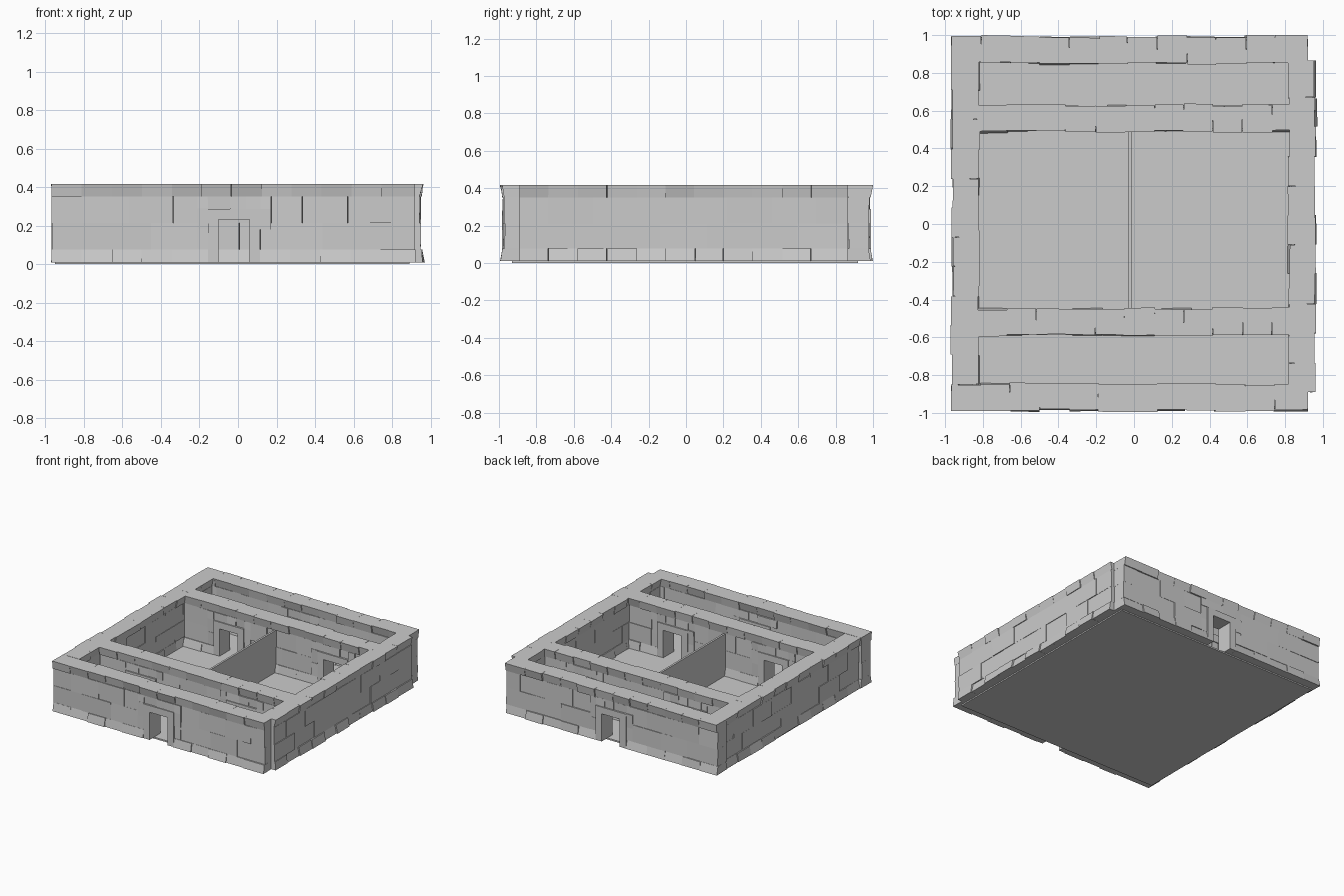
import bpy, bmesh, random

if "Cube" in bpy.data.objects:
    bpy.data.objects.remove(bpy.data.objects["Cube"])
random.seed(7)

Z0, Z_BASE, Z_MID, Z_CAP, Z_TOP = 0.01, 0.077, 0.213, 0.352, 0.417
BODY, FLARE = 0.056, 0.071       # half depths of the wall body and of the flared courses
JAMB, FRAME, HOLE = 0.192, 0.135, 0.08   # half widths around a door


def jit(a):
    return random.uniform(-a, a)


def block(bm, u0, u1, z0, z1, low, high, place, j=0.004):
    """Six sided stone along u, with its own half depth at bottom and top."""
    shift = jit(j)
    e0, e1 = jit(j) * 0.4, jit(j) * 0.4
    vs = []
    for z, h in ((z0, low), (z1, high)):
        h += jit(j * 0.6)
        for u, v in ((u0 + e0, -h), (u1 + e1, -h), (u1 - e1, h), (u0 - e0, h)):
            vs.append(bm.verts.new(place(u, v + shift + jit(j * 0.3), z)))
    for f in ((3, 2, 1, 0), (4, 5, 6, 7), (0, 1, 5, 4), (1, 2, 6, 5), (2, 3, 7, 6), (3, 0, 4, 7)):
        bm.faces.new([vs[i] for i in f])


def finish(bm, name):
    bmesh.ops.recalc_face_normals(bm, faces=bm.faces)
    me = bpy.data.meshes.new(name)
    bm.to_mesh(me)
    bm.free()
    bpy.context.collection.objects.link(bpy.data.objects.new(name, me))


def course(bm, spans, step, offset, z0, z1, low, high, place, j):
    """Lay a row of stones in each span, with offset joints."""
    for a, b in spans:
        cuts, u = [a], a + step * offset
        while u < b - step * 0.3:
            cuts.append(u + jit(0.012 if step > 0.2 else 0.003))
            u += step
        cuts.append(b)
        for c, d in zip(cuts, cuts[1:]):
            block(bm, c, d, z0, z1, low, high, place, j)


def gaps(a, b, doors, half):
    out = []
    for d in sorted(doors):
        out.append((a, d - half))
        a = d + half
    return out + [(a, b)]


def wall(name, along_x, a, b, centre, doors=()):
    def place(u, v, z):
        return (u, centre + v, z) if along_x else (centre + v, u, z)
    # flared footing stones
    bm = bmesh.new()
    course(bm, gaps(a, b, doors, FRAME), 0.156, 1, Z0, Z_BASE, FLARE, BODY + 0.002, place, 0.006)
    finish(bm, name + "_footing")
    # two courses of large stones
    bm = bmesh.new()
    spans = gaps(a, b, doors, JAMB)
    course(bm, spans, 0.243, 1.1, Z_BASE, Z_MID, BODY, BODY, place, 0.004)
    course(bm, spans, 0.238, 0.66, Z_MID, Z_CAP, BODY, BODY, place, 0.004)
    finish(bm, name + "_stones")
    # flared capping stones
    bm = bmesh.new()
    course(bm, [(a, b)], 0.156, 1, Z_CAP, Z_TOP, BODY + 0.002, FLARE, place, 0.006)
    finish(bm, name + "_capping")
    for i, d in enumerate(doors):
        # small stones around the door
        bm = bmesh.new()
        for s in (-1, 1):
            lo, hi = sorted((d + s * FRAME, d + s * JAMB))
            for z0, z1 in ((Z_BASE, 0.18), (0.18, 0.29)):
                block(bm, lo, hi, z0, z1, BODY + 0.004, BODY + 0.004, place)
        cuts = [d - JAMB, d - 0.137, d - 0.02, d + 0.06, d + 0.137, d + JAMB]
        for c, e in zip(cuts, cuts[1:]):
            block(bm, c, e, 0.288, Z_CAP, BODY + 0.004, BODY + 0.004, place)
        finish(bm, f"{name}_door_surround_{i}")
        # door frame: two posts and a lintel
        bm = bmesh.new()
        h = 0.068
        block(bm, d - FRAME, d - HOLE, Z0, 0.287, h, h, place, 0)
        block(bm, d + HOLE, d + FRAME, Z0, 0.287, h, h, place, 0)
        block(bm, d - HOLE, d + HOLE, 0.233, 0.287, h, h, place, 0)
        finish(bm, f"{name}_door_frame_{i}")


def slab(name, x0, x1, y0, y1, z0, z1):
    bm = bmesh.new()
    block(bm, x0, x1, z0, z1, (y1 - y0) / 2, (y1 - y0) / 2,
          lambda u, v, z: (u, (y0 + y1) / 2 + v, z), 0)
    finish(bm, name)


# floor and thin room divider
slab("floor", -0.95, 0.89, -0.93, 0.92, 0.0, 0.012)
slab("room_divider", -0.03, -0.014, -0.47, 0.51, 0.01, 0.35)

# outer walls
wall("front_wall", True, -0.968, 0.92, -0.917, [-0.02])
wall("back_wall", True, -0.968, 0.92, 0.922, [-0.02])
wall("left_wall", False, -0.85, 0.86, -0.893)
wall("right_wall", False, -0.89, 0.865, 0.89)

# inner walls, one door into each room
wall("inner_front_wall", True, -0.83, 0.83, -0.52, [-0.46, 0.44])
wall("inner_back_wall", True, -0.83, 0.83, 0.56, [-0.43, 0.50])
